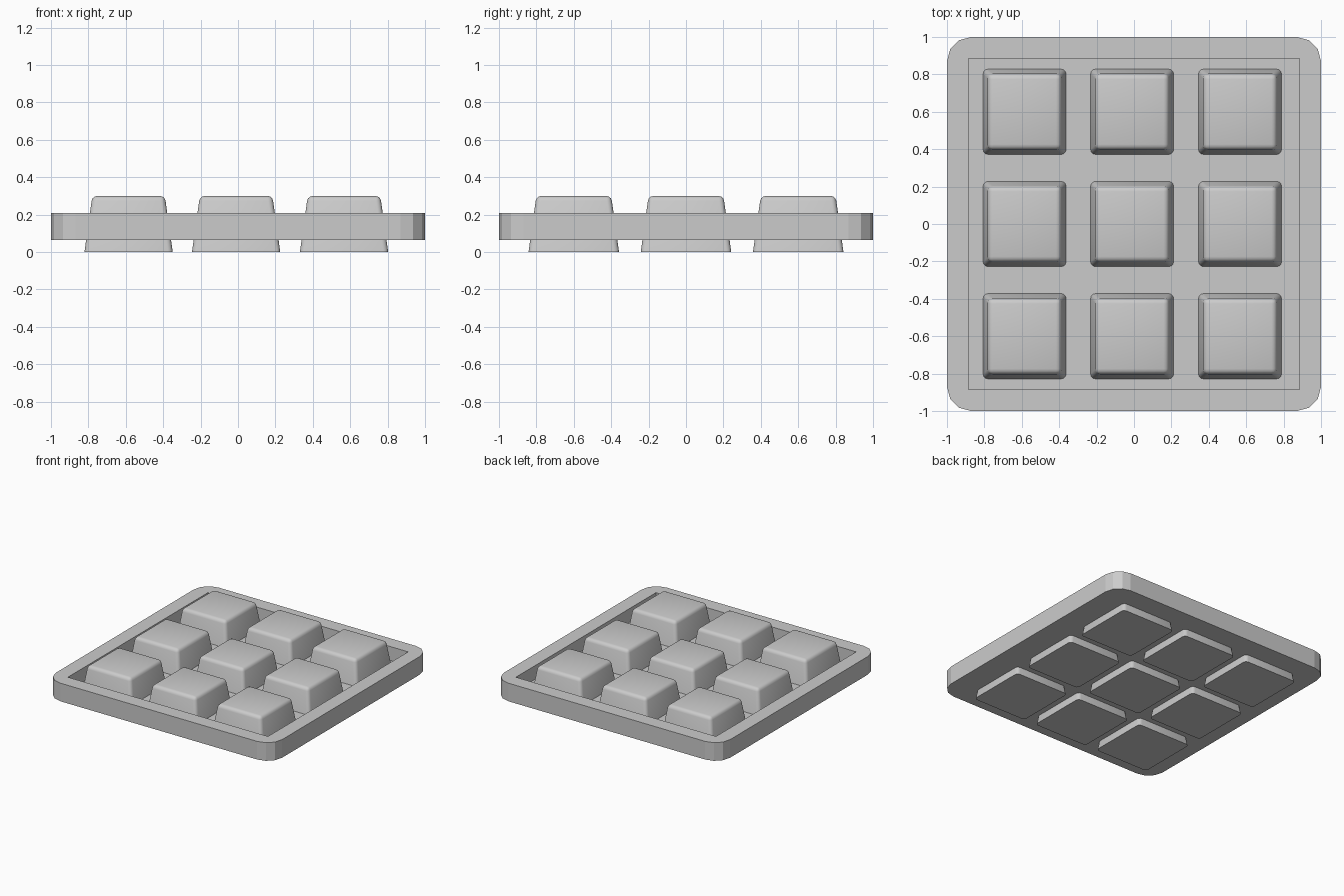
import bpy, bmesh, math

if "Cube" in bpy.data.objects:
    bpy.data.objects.remove(bpy.data.objects["Cube"])

Z_BOTTOM, Z_FLOOR, Z_RIM = 0.065, 0.10, 0.21


def finish(bm, name, smooth=False):
    bmesh.ops.recalc_face_normals(bm, faces=bm.faces)
    mesh = bpy.data.meshes.new(name)
    bm.to_mesh(mesh)
    bm.free()
    obj = bpy.data.objects.new(name, mesh)
    bpy.context.collection.objects.link(obj)
    if smooth:
        bpy.ops.object.select_all(action='DESELECT')
        obj.select_set(True)
        bpy.context.view_layer.objects.active = obj
        bpy.ops.object.shade_smooth_by_angle(angle=math.radians(35))
    return obj


# Tray: rounded outer wall with a square-cornered recess
def make_tray(half=1.0, radius=0.13, inner=0.885, segments=3):
    bm = bmesh.new()
    low, high, rim, floor = [], [], [], []
    for c in range(4):
        sx, sy = ((1, 1), (-1, 1), (-1, -1), (1, -1))[c]
        rim.append(bm.verts.new((sx * inner, sy * inner, Z_RIM)))
        floor.append(bm.verts.new((sx * inner, sy * inner, Z_FLOOR)))
        for s in range(segments + 1):
            a = math.pi / 2 * (c + s / segments)
            x = sx * (half - radius) + radius * math.cos(a)
            y = sy * (half - radius) + radius * math.sin(a)
            low.append(bm.verts.new((x, y, Z_BOTTOM)))
            high.append(bm.verts.new((x, y, Z_RIM)))
    n, step = len(low), segments + 1
    for i in range(n):
        j = (i + 1) % n
        bm.faces.new((low[i], low[j], high[j], high[i]))
    for c in range(4):
        d, start = (c + 1) % 4, c * step
        bm.faces.new(high[start:start + step] + [rim[c]])
        bm.faces.new((high[start + segments], high[(start + step) % n], rim[d], rim[c]))
        bm.faces.new((rim[c], rim[d], floor[d], floor[c]))
    bm.faces.new(floor)
    bm.faces.new(low)
    return finish(bm, "tray")


# Key: tapered block passing through the tray, softened except at its base
def make_key(name, x, y):
    bm = bmesh.new()
    bmesh.ops.create_cube(bm, size=1)
    for v in bm.verts:
        top = v.co.z > 0
        hx, hy = (0.194, 0.200) if top else (0.236, 0.242)
        v.co = (x + math.copysign(hx, v.co.x), y + math.copysign(hy, v.co.y), 0.30 if top else 0.0)
    edges = [e for e in bm.edges if any(v.co.z > 0.1 for v in e.verts)]
    bmesh.ops.bevel(bm, geom=edges, offset=0.026, segments=3, profile=0.5, affect='EDGES')
    return finish(bm, name, smooth=True)


make_tray()
for row, y in enumerate((-0.60, 0.0, 0.60)):
    for col, x in enumerate((-0.585, -0.01, 0.567)):
        make_key(f"key_{row + 1}_{col + 1}", x, y)
